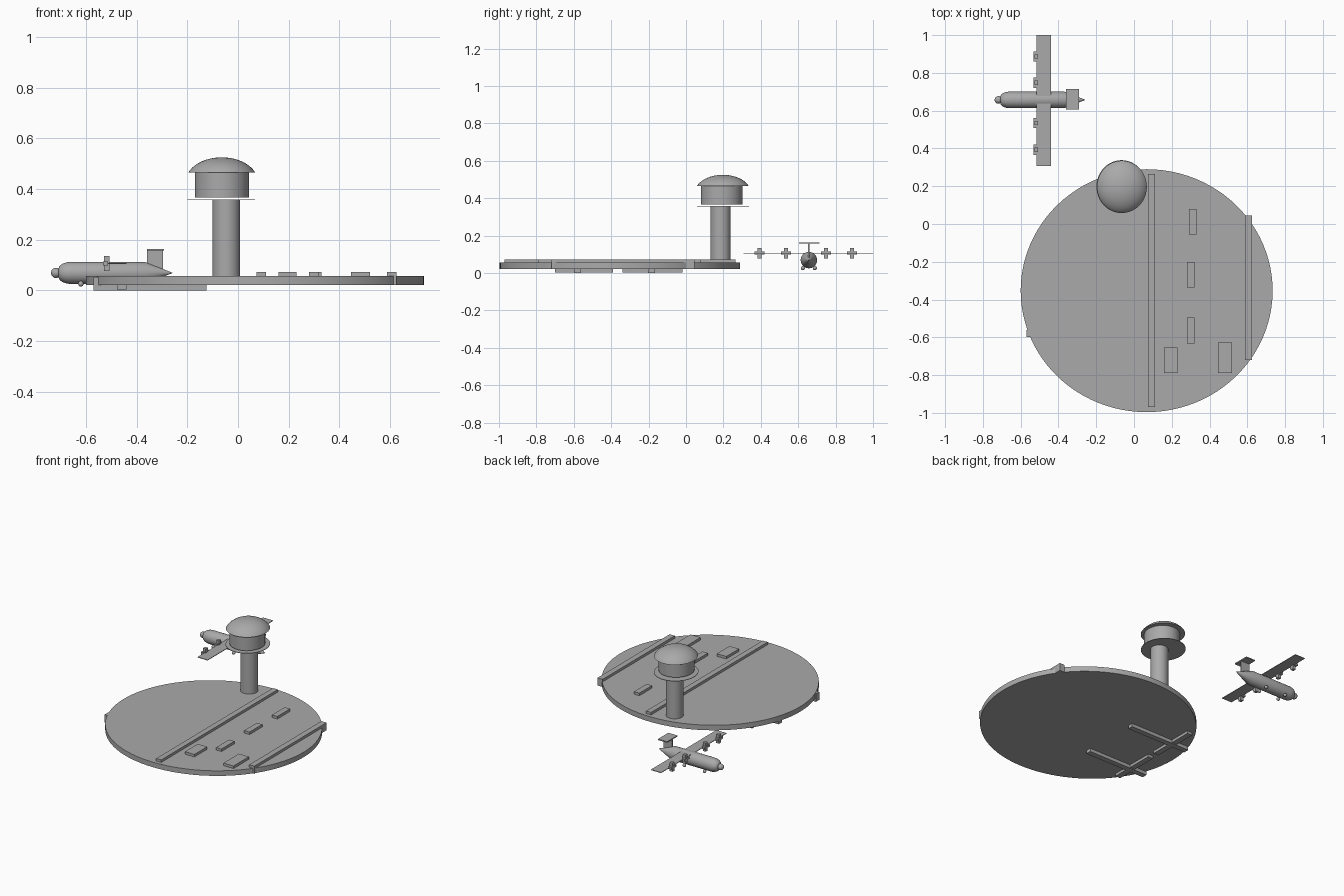
import bpy
import math

if "Cube" in bpy.data.objects:
    bpy.data.objects.remove(bpy.data.objects["Cube"])

grey = bpy.data.materials.new("plain grey")
grey.use_nodes = True
grey.diffuse_color = (0.4, 0.4, 0.4, 1)
grey.node_tree.nodes["Principled BSDF"].inputs["Base Color"].default_value = (0.4, 0.4, 0.4, 1)


def finish(obj, name, smooth=False):
    obj.name = name
    obj.data.materials.clear()
    obj.data.materials.append(grey)
    if smooth:
        bpy.ops.object.shade_smooth_by_angle(angle=math.radians(35))
    return obj


def box(name, x, y, z):
    """Box from its (low, high) limits on each axis."""
    limits = (x, y, z)
    bpy.ops.mesh.primitive_cube_add(size=1, location=[(a + b) / 2 for a, b in limits])
    obj = bpy.context.object
    obj.scale = [b - a for a, b in limits]
    bpy.ops.object.transform_apply(location=False, rotation=False, scale=True)
    return finish(obj, name)


def drum(name, x, y, z, rx, ry, sides=48):
    """Upright elliptical drum between two heights."""
    bpy.ops.mesh.primitive_cylinder_add(vertices=sides, radius=1, depth=1,
                                        location=(x, y, (z[0] + z[1]) / 2))
    obj = bpy.context.object
    obj.scale = (rx, ry, z[1] - z[0])
    bpy.ops.object.transform_apply(location=False, rotation=False, scale=True)
    return finish(obj, name, True)


def lathe(name, profile, location, along_x=False, sides=32):
    """Spin a (radius, height) profile; optionally lay it along x."""
    verts, faces = [], []
    for r, h in profile:
        for i in range(sides):
            a = 2 * math.pi * i / sides
            u, v = r * math.cos(a), r * math.sin(a)
            verts.append((h, u, v) if along_x else (u, v, h))
    for k in range(len(profile) - 1):
        for i in range(sides):
            j = (i + 1) % sides
            faces.append((k * sides + i, k * sides + j,
                          (k + 1) * sides + j, (k + 1) * sides + i))
    faces.append(tuple(reversed(range(sides))))
    faces.append(tuple(range((len(profile) - 1) * sides, len(profile) * sides)))
    mesh = bpy.data.meshes.new(name)
    mesh.from_pydata(verts, [], faces)
    obj = bpy.data.objects.new(name, mesh)
    obj.location = location
    bpy.context.collection.objects.link(obj)
    bpy.ops.object.select_all(action='DESELECT')
    obj.select_set(True)
    bpy.context.view_layer.objects.active = obj
    return finish(obj, name, True)


# Ground disc with runway strips and low buildings
drum("ground_disc", 0.067, -0.353, (0.022, 0.056), 0.667, 0.643, 96)
box("long_runway", (0.073, 0.11), (-0.97, 0.265), (0.04, 0.073))
box("edge_runway", (0.587, 0.625), (-0.72, 0.045), (0.022, 0.073))
buildings = [((0.29, 0.33), (-0.055, 0.08)), ((0.28, 0.32), (-0.335, -0.2)),
             ((0.28, 0.32), (-0.632, -0.495)), ((0.16, 0.23), (-0.79, -0.655)),
             ((0.445, 0.52), (-0.79, -0.627))]
for i, (x, y) in enumerate(buildings):
    box(f"low_building_{i + 1}", x, y, (0.045, 0.073))

# Taxiways under the disc: two long bars, each crossed by a short bar
for i, (y, cross) in enumerate([(-0.185, (-0.34, -0.02)), (-0.58, (-0.7, -0.39))]):
    box(f"taxiway_{i + 1}", (-0.57, -0.125), (y - 0.018, y + 0.018), (0, 0.053))
    box(f"taxiway_cross_{i + 1}", (-0.477, -0.44), cross, (0.004, 0.04))

# Control tower
drum("tower_column", -0.046, 0.185, (0.05, 0.357), 0.054, 0.054)
drum("tower_platform", -0.066, 0.198, (0.356, 0.359), 0.133, 0.14)
drum("tower_cabin", -0.063, 0.19, (0.366, 0.466), 0.107, 0.111)
dome = [(0.132 * math.sin(a), 0.06 * math.cos(a))
        for a in [math.pi / 2 * 0.76 * k / 10 for k in range(10, -1, -1)]]
base_r, base_h = dome[0]
dome = [(max(r, 0.0005) * 0.132 / base_r, (h - base_h) * 0.06 / (0.06 - base_h))
        for r, h in dome]
roof = lathe("tower_roof", dome, (-0.064, 0.197, 0.465), sides=48)
roof.scale.y = 1.05

# Aircraft body: rounded nose, straight tube, tapered tail
MID, AXIS = 0.657, 0.069
nose = [(0.016 + 0.028 * math.sin(a), -0.655 - 0.053 * math.cos(a))
        for a in [math.pi / 2 * k / 8 for k in range(9)]]
lathe("fuselage", nose + [(0.044, -0.37), (0.0005, -0.258)], (0, MID, AXIS), True)
bpy.ops.mesh.primitive_uv_sphere_add(segments=24, ring_count=12, radius=0.02,
                                     location=(-0.718, MID, AXIS))
finish(bpy.context.object, "nose_ball", True)

# Wing, tail fin and tailplane
box("wing", (-0.515, -0.44), (0.307, 1.0), (0.104, 0.108))
box("tail_fin", (-0.36, -0.295), (MID - 0.004, MID + 0.004), (0.08, 0.16))
box("tailplane", (-0.36, -0.292), (0.605, 0.714), (0.157, 0.164))

# Four engines with crossed blades
for i, y in enumerate([0.393, 0.535, 0.748, 0.887]):
    box(f"blade_upright_{i + 1}", (-0.528, -0.507), (y - 0.011, y + 0.011), (0.077, 0.135))
    box(f"blade_level_{i + 1}", (-0.532, -0.512), (y - 0.027, y + 0.027), (0.099, 0.114))

# Landing wheels
for side, label in ((-1, "front"), (1, "back")):
    for k, x in enumerate((-0.62, -0.47)):
        bpy.ops.mesh.primitive_uv_sphere_add(segments=16, ring_count=8, radius=0.011,
                                             location=(x, MID + side * 0.032, 0.026))
        finish(bpy.context.object, f"wheel_{label}_{k + 1}", True)
